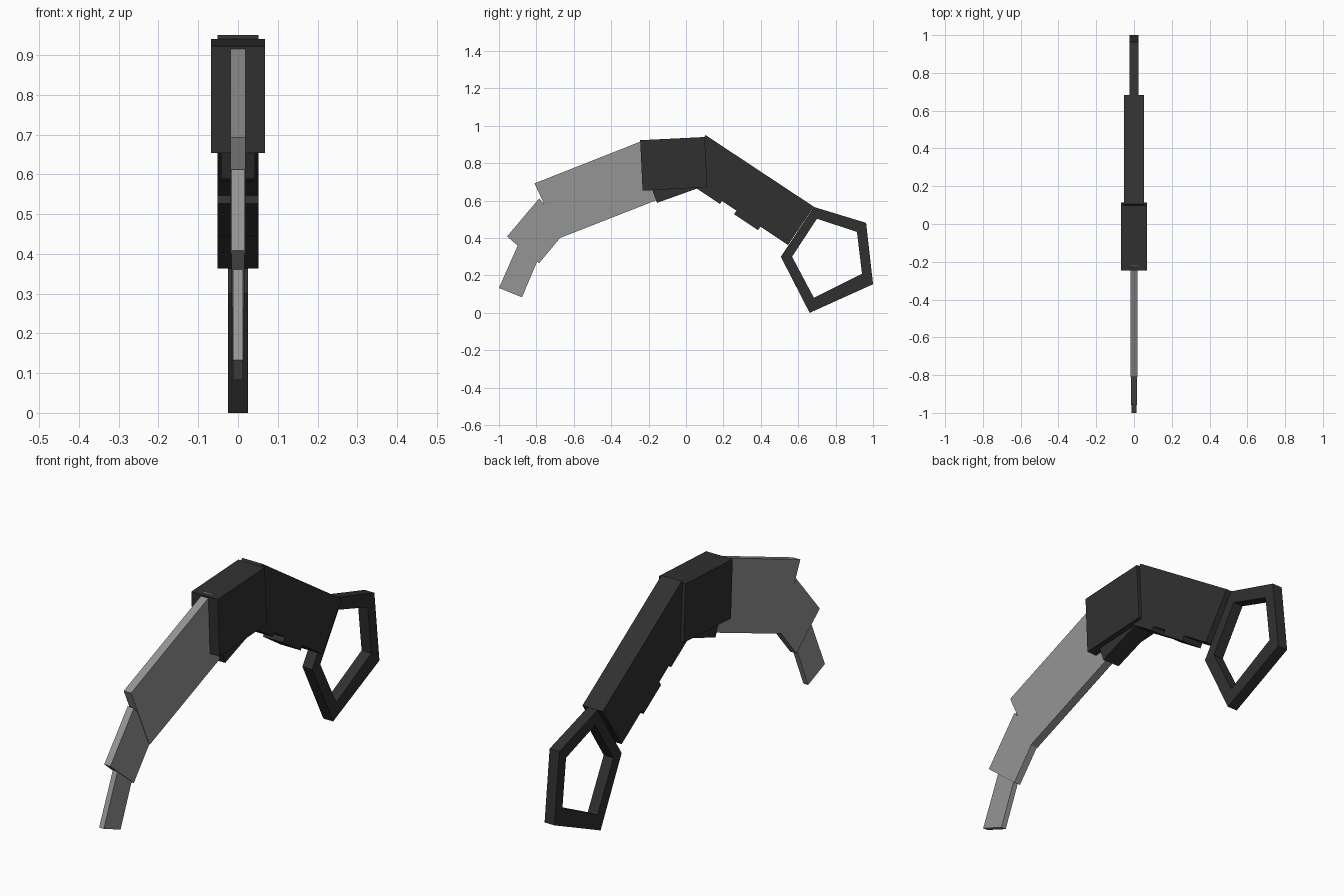
import bpy, bmesh

if "Cube" in bpy.data.objects:
    bpy.data.objects.remove(bpy.data.objects["Cube"])


def material(name, v):
    m = bpy.data.materials.new(name)
    m.diffuse_color = (v, v, v, 1)
    m.use_nodes = True
    m.node_tree.nodes["Principled BSDF"].inputs["Base Color"].default_value = m.diffuse_color
    return m


dark = material("dark_grip", 0.03)
steel = material("steel", 0.3)


def new_object(name, bm, mat):
    bmesh.ops.recalc_face_normals(bm, faces=bm.faces)
    mesh = bpy.data.meshes.new(name)
    bm.to_mesh(mesh)
    bm.free()
    mesh.materials.append(mat)
    ob = bpy.data.objects.new(name, mesh)
    bpy.context.collection.objects.link(ob)
    return ob


def plate(name, pts, half, mat):
    """Side profile (y, z) extruded symmetrically across x."""
    bm = bmesh.new()
    a, b = [[bm.verts.new((x, y, z)) for y, z in pts] for x in (-half, half)]
    bm.faces.new(a)
    bm.faces.new(b)
    n = len(pts)
    for i in range(n):
        j = (i + 1) % n
        bm.faces.new((a[i], a[j], b[j], b[i]))
    return new_object(name, bm, mat)


def ring(name, outer, inner, half, mat):
    """Open frame between two matching profiles."""
    bm = bmesh.new()
    loops = [[bm.verts.new((x, y, z)) for y, z in pts]
             for x, pts in ((-half, outer), (half, outer), (half, inner), (-half, inner))]
    n = len(outer)
    for k in range(4):
        p, q = loops[k], loops[(k + 1) % 4]
        for i in range(n):
            j = (i + 1) % n
            bm.faces.new((p[i], p[j], q[j], q[i]))
    return new_object(name, bm, mat)


# Blade in three tapering sections
plate("blade_base", [(-0.81, 0.692), (-0.22, 0.925), (-0.10, 0.625), (-0.674, 0.40)], 0.019, steel)
plate("blade_middle", [(-0.785, 0.612), (-0.957, 0.408), (-0.786, 0.265), (-0.64, 0.44)], 0.016, steel)
plate("blade_tip", [(-0.88, 0.405), (-1.0, 0.133), (-0.877, 0.083), (-0.77, 0.335)], 0.012, steel)

# Guard block and the collar beneath it
plate("guard", [(-0.245, 0.923), (0.10, 0.94), (0.114, 0.672), (-0.232, 0.653)], 0.068, dark)
plate("collar", [(-0.155, 0.588), (0.06, 0.665), (0.02, 0.77), (-0.193, 0.69)], 0.043, dark)

# Handle with two finger ridges
plate("handle", [(0.105, 0.95), (0.684, 0.567), (0.545, 0.363), (-0.03, 0.746)], 0.052, dark)
plate("ridge_upper", [(0.057, 0.665), (0.182, 0.582), (0.21, 0.624), (0.085, 0.707)], 0.052, dark)
plate("ridge_lower", [(0.257, 0.527), (0.385, 0.442), (0.413, 0.484), (0.285, 0.57)], 0.052, dark)

# Five-sided pommel ring
ring("pommel_ring",
     [(0.684, 0.566), (0.963, 0.481), (1.0, 0.153), (0.661, 0.0), (0.507, 0.30)],
     [(0.70, 0.503), (0.914, 0.433), (0.941, 0.209), (0.684, 0.08), (0.567, 0.30)],
     0.025, dark)
